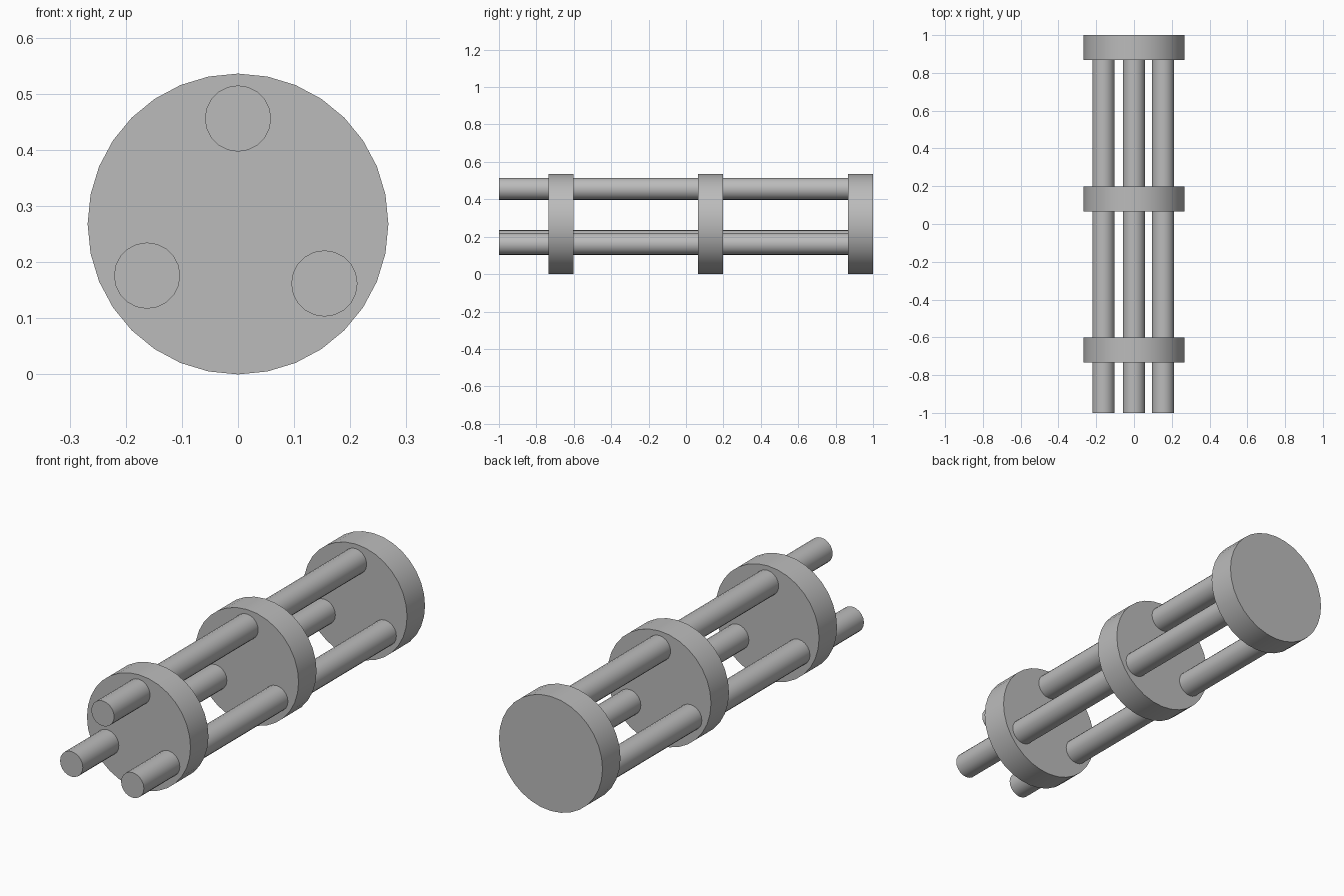
import bpy
import math

cube = bpy.data.objects.get("Cube")
if cube:
    bpy.data.objects.remove(cube, do_unlink=True)

grey = bpy.data.materials.new("plain grey")
grey.use_nodes = True
colour = (0.5, 0.5, 0.5, 1)
grey.diffuse_color = colour
grey.node_tree.nodes["Principled BSDF"].inputs["Base Color"].default_value = colour


def cylinder(name, radius, x, z, front, back, sides):
    """Smooth cylinder lying along y between front and back."""
    bpy.ops.mesh.primitive_cylinder_add(
        vertices=sides, radius=radius, depth=back - front,
        location=(x, (front + back) / 2, z), rotation=(math.pi / 2, 0, 0))
    part = bpy.context.object
    part.name = name
    part.data.materials.append(grey)
    bpy.ops.object.shade_smooth_by_angle(angle=math.radians(40))


# Three equal discs along the length
RADIUS, THICKNESS = 0.268, 0.133
for name, front in (("front_disc", -0.734), ("middle_disc", 0.065),
                    ("back_disc", 1 - THICKNESS)):
    cylinder(name, RADIUS, 0, RADIUS, front, front + THICKNESS, 32)

# Three rods running through the discs and ending inside the back one
for name, x, z in (("top_rod", 0, 0.456), ("right_rod", -0.162, 0.176),
                   ("left_rod", 0.154, 0.162)):
    cylinder(name, 0.059, x, z, -1, 0.93, 20)
